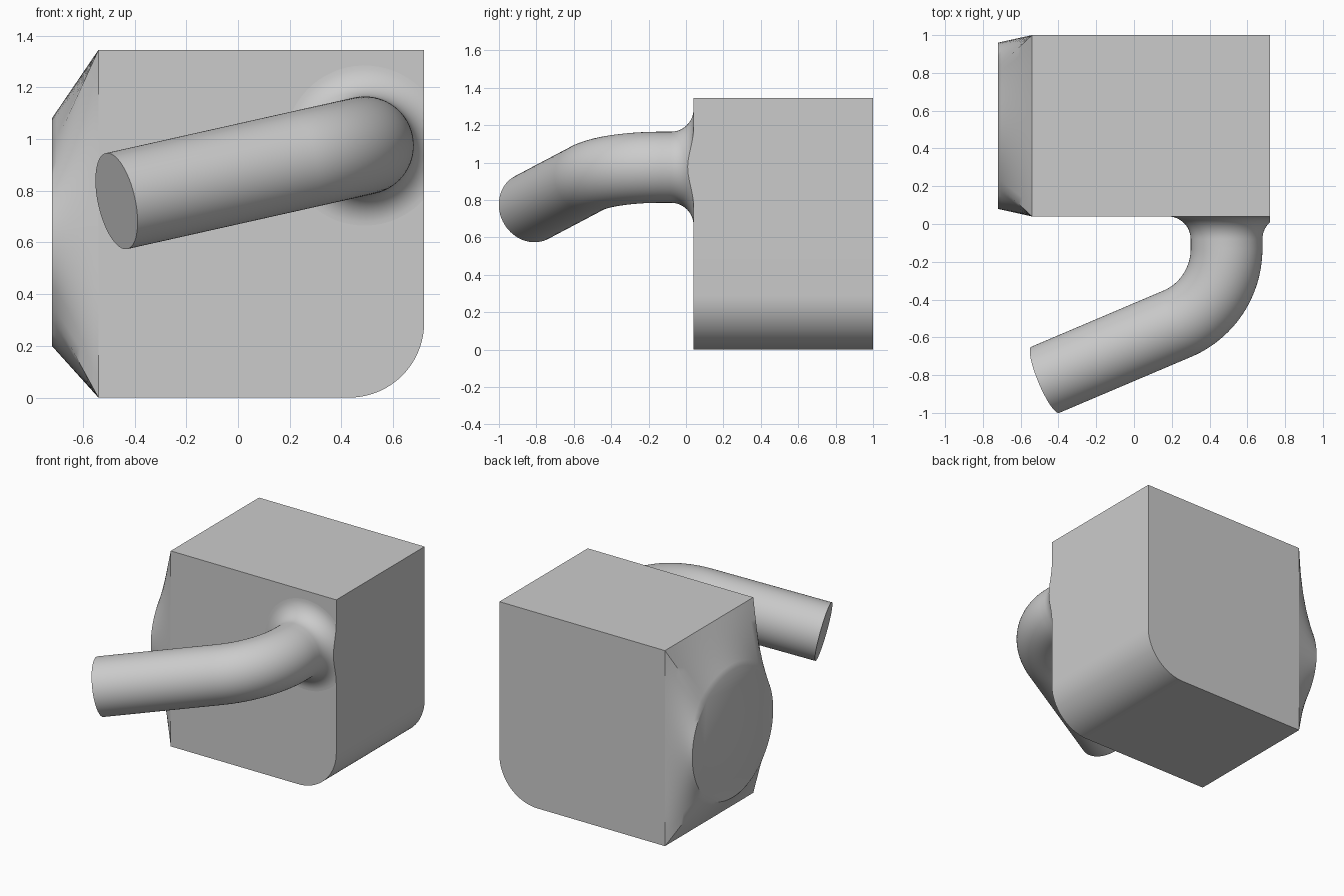
import bpy, bmesh, math
from mathutils import Vector

if "Cube" in bpy.data.objects:
    bpy.data.objects.remove(bpy.data.objects["Cube"], do_unlink=True)

# Single plain grey material
grey = bpy.data.materials.new("plain grey")
grey.use_nodes = True
colour = (0.6, 0.6, 0.6, 1)
grey.diffuse_color = colour
grey.node_tree.nodes["Principled BSDF"].inputs["Base Color"].default_value = colour

X0, X1, Y0, Y1, TOP = -0.54, 0.72, 0.04, 1.0, 1.345


def finish(name, bm, angle=35):
    """Turn a bmesh into a smooth shaded object with sharp edges kept."""
    bmesh.ops.recalc_face_normals(bm, faces=bm.faces)
    mesh = bpy.data.meshes.new(name)
    bm.to_mesh(mesh)
    bm.free()
    obj = bpy.data.objects.new(name, mesh)
    bpy.context.collection.objects.link(obj)
    mesh.materials.append(grey)
    bpy.ops.object.select_all(action='DESELECT')
    obj.select_set(True)
    bpy.context.view_layer.objects.active = obj
    bpy.ops.object.shade_smooth_by_angle(angle=math.radians(angle))
    return obj


def skin(bm, rings, cap_start=True, cap_end=True):
    """Join closed rings of points with quads."""
    loops = [[bm.verts.new(p) for p in ring] for ring in rings]
    n = len(loops[0])
    for a, b in zip(loops, loops[1:]):
        for i in range(n):
            j = (i + 1) % n
            bm.faces.new((a[i], a[j], b[j], b[i]))
    if cap_start:
        bm.faces.new(loops[0])
    if cap_end:
        bm.faces.new(loops[-1])


# Body: block with one rounded lower edge
R = 0.29
profile = [(X0, 0), (X0, TOP), (X1, TOP)]
for i in range(25):
    a = math.radians(90) * i / 24
    profile.append((X1 - R + R * math.cos(a), R - R * math.sin(a)))
bm = bmesh.new()
skin(bm, [[(x, y, z) for x, z in profile] for y in (Y0, Y1)])
finish("body", bm)

# Side transition: rectangle blending into a round end
SIDE, STEPS = 16, 10
cy, cz, rad = 0.52, 0.64, 0.44
hy, hz, my, mz = (Y1 - Y0) / 2, TOP / 2, (Y0 + Y1) / 2, TOP / 2
corners = [(1, -1), (1, 1), (-1, 1), (-1, -1)]
square, circle = [], []
for k in range(4):
    (ay, az), (by, bz) = corners[k], corners[(k + 1) % 4]
    for i in range(SIDE):
        t = i / SIDE
        square.append((my + hy * (ay + (by - ay) * t), mz + hz * (az + (bz - az) * t)))
        a = math.radians(-45 + 90 * (k + t))
        circle.append((cy + rad * math.cos(a), cz + rad * math.sin(a)))
rings = []
for s in range(STEPS + 1):
    t = s / STEPS
    rings.append([(X0 - 0.18 * t, p[0] + (q[0] - p[0]) * t, p[1] + (q[1] - p[1]) * t)
                  for p, q in zip(square, circle)])
bm = bmesh.new()
skin(bm, rings, cap_start=False)
finish("round_transition", bm)

# Bent pipe: flared root, straight neck, bend, straight run
PIPE, FLARE, BEND = 0.19, 0.12, 0.43
root = Vector((0.49, Y0, 0.975))
end = Vector((-0.47, -0.825, 0.76))
out = Vector((0, -1, 0))
across = Vector((end.x - root.x, 0, end.z - root.z)).normalized()
binormal = out.cross(across)
turn = math.radians(67.7)

path = []  # centre, tangent, radius
for i in range(13):
    a = math.radians(90) * i / 12
    path.append((root + out * FLARE * (1 - math.cos(a)), out,
                 PIPE + FLARE * (1 - math.sin(a))))
start = Vector((root.x, -0.13, root.z))
for i in range(29):
    a = turn * i / 28
    centre = start + across * BEND * (1 - math.cos(a)) + out * BEND * math.sin(a)
    path.append((centre, out * math.cos(a) + across * math.sin(a), PIPE))
path.append((end, path[-1][1], PIPE))

SEG = 64
rings = []
for centre, tangent, r in path:
    side = tangent.cross(binormal)
    rings.append([centre + r * (side * math.cos(a) + binormal * math.sin(a))
                  for a in (math.tau * i / SEG for i in range(SEG))])
bm = bmesh.new()
skin(bm, rings)
# Trim the flare flush with the side of the body
bmesh.ops.bisect_plane(bm, geom=bm.verts[:] + bm.edges[:] + bm.faces[:],
                       plane_co=(X1, 0, 0), plane_no=(1, 0, 0), clear_outer=True)
bmesh.ops.holes_fill(bm, edges=[e for e in bm.edges if e.is_boundary], sides=0)
finish("bent_pipe", bm)
